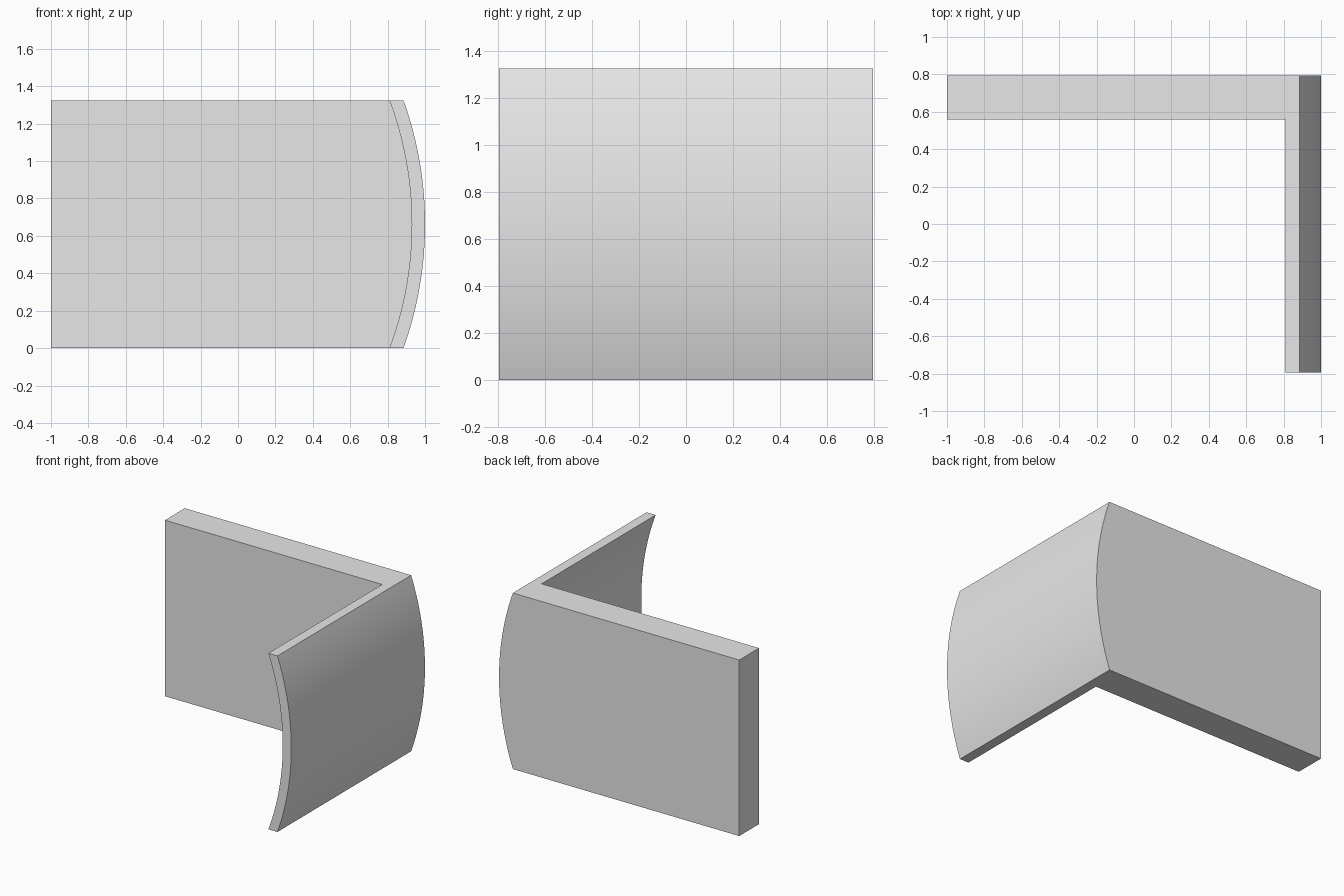
import bpy
import bmesh
import math

cube = bpy.data.objects.get("Cube")
if cube:
    bpy.data.objects.remove(cube, do_unlink=True)

HEIGHT = 1.325
DEPTH = 0.795          # half depth in y
WALL_FRONT = 0.56      # front face of the thick straight wall
R_OUT = 1.966          # concentric radii of the bowed panel
R_IN = 1.895
SEGMENTS = 40

grey = bpy.data.materials.new("light grey")
grey.use_nodes = True
colour = (0.8, 0.8, 0.8, 1.0)
grey.diffuse_color = colour
grey.node_tree.nodes["Principled BSDF"].inputs["Base Color"].default_value = colour


def arc_x(radius, z):
    """Horizontal position of the bowed surface at height z."""
    return 1 - R_OUT + math.sqrt(radius ** 2 - (z - HEIGHT / 2) ** 2)


# L-shaped slices stacked up the height, following the bow
bm = bmesh.new()
slices = []
for i in range(SEGMENTS + 1):
    z = HEIGHT * i / SEGMENTS
    outer, inner = arc_x(R_OUT, z), arc_x(R_IN, z)
    outline = [(-1, DEPTH), (-1, WALL_FRONT), (inner, WALL_FRONT),
               (inner, -DEPTH), (outer, -DEPTH), (outer, DEPTH)]
    slices.append([bm.verts.new((x, y, z)) for x, y in outline])

# Side faces between slices, then the flat ends
for low, high in zip(slices, slices[1:]):
    for k in range(len(low)):
        n = (k + 1) % len(low)
        bm.faces.new((low[k], low[n], high[n], high[k]))
bm.faces.new(slices[0][::-1])
bm.faces.new(slices[-1])
bmesh.ops.recalc_face_normals(bm, faces=bm.faces)

mesh = bpy.data.meshes.new("corner_wall_with_bowed_panel")
bm.to_mesh(mesh)
bm.free()
mesh.materials.append(grey)
wall = bpy.data.objects.new("corner_wall_with_bowed_panel", mesh)
bpy.context.collection.objects.link(wall)

# Smooth bow, crisp corners
bpy.ops.object.select_all(action='DESELECT')
wall.select_set(True)
bpy.context.view_layer.objects.active = wall
bpy.ops.object.shade_smooth_by_angle(angle=math.radians(30))
